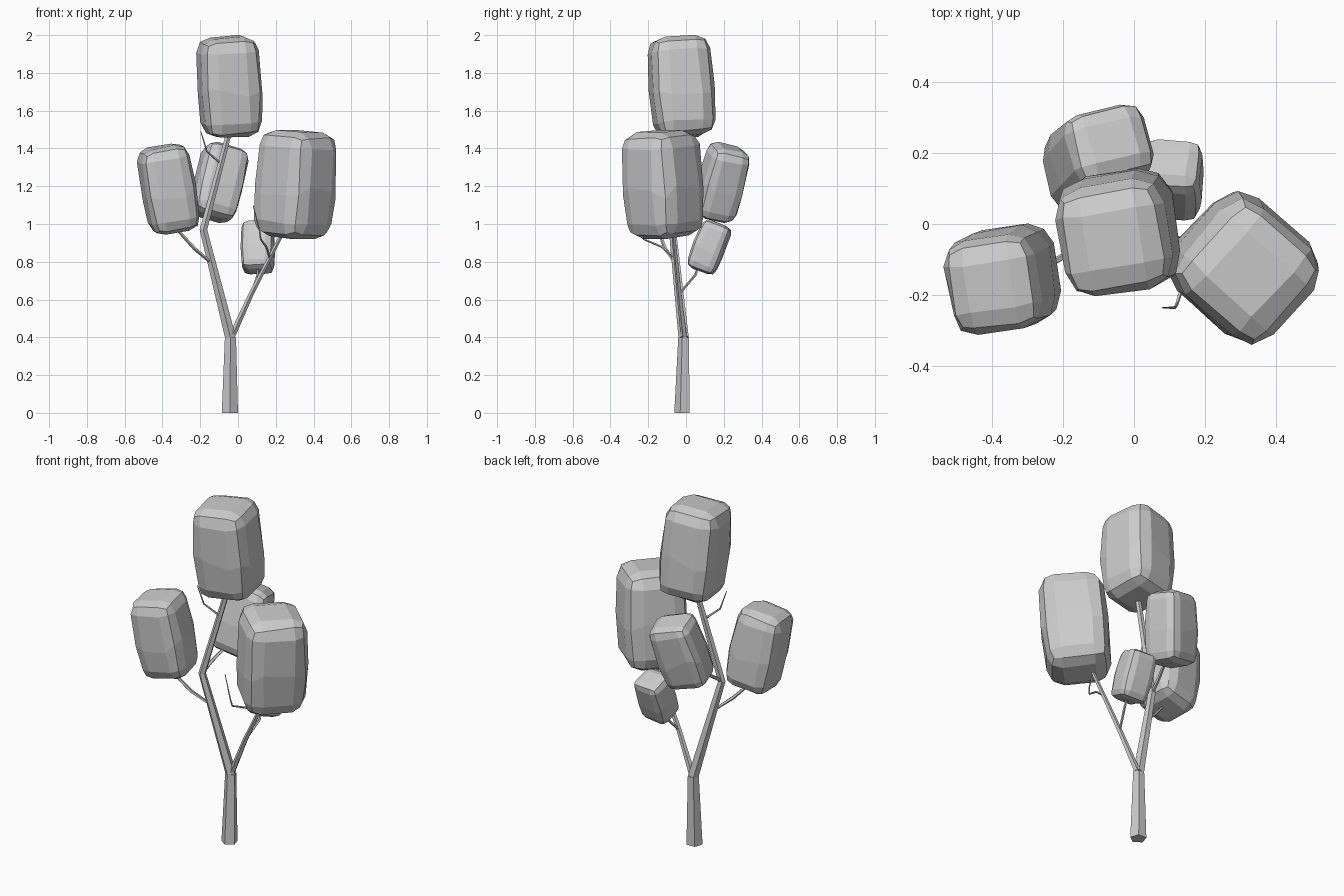
import bpy, bmesh, math, random
from mathutils import Vector, Matrix

random.seed(4)
if "Cube" in bpy.data.objects:
    bpy.data.objects.remove(bpy.data.objects["Cube"], do_unlink=True)

grey = bpy.data.materials.new("light_grey")
grey.use_nodes = True
grey.diffuse_color = (0.6, 0.6, 0.6, 1)
grey.node_tree.nodes["Principled BSDF"].inputs["Base Color"].default_value = (0.6, 0.6, 0.6, 1)
UP = Vector((0, 0, 1))


def finish(name, bm):
    bmesh.ops.recalc_face_normals(bm, faces=bm.faces)
    mesh = bpy.data.meshes.new(name)
    bm.to_mesh(mesh)
    bm.free()
    mesh.materials.append(grey)
    obj = bpy.data.objects.new(name, mesh)
    bpy.context.collection.objects.link(obj)


def limb(name, path, radii, sides=5):
    """Tapered faceted tube through the path points."""
    bm = bmesh.new()
    pts = [Vector(p) for p in path]
    rings = []
    for i, (p, r) in enumerate(zip(pts, radii)):
        direction = pts[min(i + 1, len(pts) - 1)] - pts[max(i - 1, 0)]
        if i == 0 and p.z == 0:
            direction = UP
        turn = UP.rotation_difference(direction)
        ring = []
        for k in range(sides):
            a = 2 * math.pi * k / sides - math.pi / 2
            ring.append(bm.verts.new(p + turn @ Vector((r * math.cos(a), r * math.sin(a), 0))))
        rings.append(ring)
    for lo, hi in zip(rings, rings[1:]):
        for k in range(sides):
            j = (k + 1) % sides
            bm.faces.new((lo[k], lo[j], hi[j], hi[k]))
    bm.faces.new(rings[0][::-1])
    bm.faces.new(rings[-1])
    finish(name, bm)


def foliage(name, bottom, top, width, depth, yaw):
    """Leaning bevelled block with a slightly uneven waist."""
    bottom, top = Vector(bottom), Vector(top)
    axis = top - bottom
    bm = bmesh.new()
    bmesh.ops.create_cube(bm, size=1)
    bmesh.ops.scale(bm, vec=(width, depth, axis.length), verts=bm.verts)
    # rounded edges and corners
    bmesh.ops.bevel(bm, geom=bm.edges[:], offset=0.25 * min(width, depth),
                    segments=2, profile=0.5, affect='EDGES')
    # waist loop on the long sides
    waist = bmesh.ops.bisect_plane(bm, geom=bm.verts[:] + bm.edges[:] + bm.faces[:],
                                   plane_co=(0, 0, -0.05 * axis.length), plane_no=UP)
    for v in waist["geom_cut"]:
        if isinstance(v, bmesh.types.BMVert):
            v.co.x *= 1.06
            v.co.y *= 1.06
            v.co.z += random.uniform(-0.12, 0.12) * width
    for v in bm.verts:
        v.co += Vector([random.uniform(-0.014, 0.014) * width for _ in range(3)])
    turn = UP.rotation_difference(axis).to_matrix() @ Matrix.Rotation(math.radians(yaw), 3, 'Z')
    for v in bm.verts:
        v.co = turn @ v.co + (bottom + top) / 2
    finish(name, bm)


# Trunk and the two main boughs
fork = (-0.04, -0.01, 0.4)
limb("trunk", [(-0.043, -0.017, 0), fork], [0.045, 0.031])
limb("main_bough", [fork, (-0.183, -0.07, 0.97), (-0.03, -0.02, 1.55)], [0.03, 0.021, 0.015])
limb("left_bough", [(-0.035, -0.01, 0.4), (0.07, -0.035, 0.63), (0.25, -0.07, 0.98)],
     [0.018, 0.014, 0.01])

# Smaller branches that carry foliage
limb("right_branch", [(-0.148, -0.06, 0.8), (-0.23, -0.11, 0.87), (-0.33, -0.15, 0.98)],
     [0.008, 0.01, 0.008])
limb("back_branch", [(-0.183, -0.07, 0.97), (-0.17, 0.0, 1.02), (-0.13, 0.13, 1.1)],
     [0.01, 0.01, 0.007])
limb("small_branch", [(0.07, -0.035, 0.63), (0.105, 0.05, 0.73), (0.105, 0.08, 0.82)],
     [0.007, 0.007, 0.005])

# Bare twigs
limb("upper_twig", [(-0.09, -0.04, 1.32), (-0.165, -0.08, 1.385), (-0.197, -0.095, 1.49)],
     [0.007, 0.005, 0.002])
limb("front_twig", [(0.17, -0.053, 0.82), (0.15, -0.13, 0.88), (0.12, -0.225, 0.92),
                    (0.115, -0.235, 0.96), (0.08, -0.235, 1.1)],
     [0.007, 0.006, 0.005, 0.004, 0.002])

# Foliage blocks
foliage("top_foliage", (-0.03, -0.005, 1.465), (-0.06, -0.045, 1.99), 0.305, 0.31, 9)
foliage("left_foliage", (0.285, -0.105, 0.93), (0.325, -0.14, 1.49), 0.34, 0.33, -42)
foliage("right_foliage", (-0.33, -0.135, 0.96), (-0.405, -0.175, 1.41), 0.26, 0.265, 9)
foliage("back_foliage", (-0.145, 0.14, 1.035), (-0.06, 0.235, 1.405), 0.235, 0.21, 14)
foliage("small_foliage", (0.105, 0.072, 0.75), (0.105, 0.175, 1.005), 0.168, 0.158, -5)
